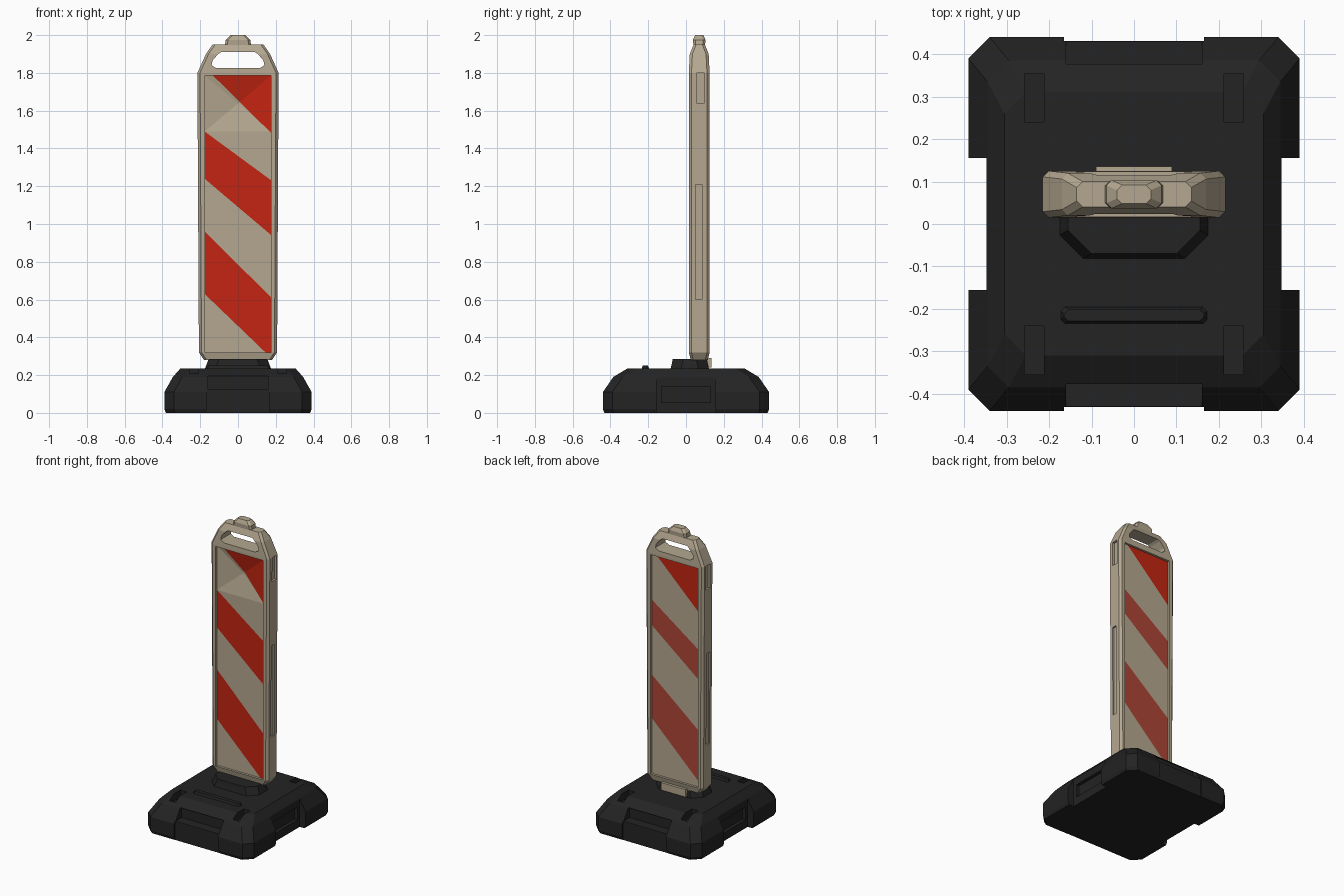
import bpy, bmesh
from mathutils import Vector

cube = bpy.data.objects.get("Cube")
if cube:
    bpy.data.objects.remove(cube, do_unlink=True)


def material(name, rgb):
    m = bpy.data.materials.new(name)
    m.use_nodes = True
    m.diffuse_color = (*rgb, 1)
    bsdf = next(n for n in m.node_tree.nodes if n.type == 'BSDF_PRINCIPLED')
    bsdf.inputs["Base Color"].default_value = (*rgb, 1)
    bsdf.inputs["Roughness"].default_value = 0.8
    return m


BEIGE = material("beige_plastic", (0.46, 0.39, 0.28))
RED = material("warning_red", (0.55, 0.018, 0.006))
FADED = material("faded_red", (0.42, 0.06, 0.035))
BLACK = material("black_rubber", (0.017, 0.017, 0.017))


def make_object(name, bm, *mats):
    mesh = bpy.data.meshes.new(name)
    bm.to_mesh(mesh)
    bm.free()
    for m in mats:
        mesh.materials.append(m)
    ob = bpy.data.objects.new(name, mesh)
    bpy.context.collection.objects.link(ob)
    return ob


def loft(name, sections, mat, chamfer=0.0, x=0.0, y=0.0):
    """Stack rectangles (z, half width, half depth) with cut corners."""
    bm = bmesh.new()
    rings = []
    for z, hx, hy in sections:
        c = chamfer
        if c:
            quarter = [(hx, hy - c), (hx - c, hy)]
        else:
            quarter = [(hx, hy)]
        pts = quarter + [(-a, b) for a, b in reversed(quarter)]
        pts += [(-a, -b) for a, b in pts]
        rings.append([bm.verts.new((x + a, y + b, z)) for a, b in pts])
    for low, high in zip(rings, rings[1:]):
        for i in range(len(low)):
            j = (i + 1) % len(low)
            bm.faces.new((low[i], low[j], high[j], high[i]))
    bm.faces.new(rings[0])
    bm.faces.new(rings[-1])
    bmesh.ops.recalc_face_normals(bm, faces=bm.faces)
    return make_object(name, bm, mat)


def box(name, x, y, z, mat):
    """Box from (min, max) ranges."""
    hx, hy = (x[1] - x[0]) / 2, (y[1] - y[0]) / 2
    return loft(name, [(z[0], hx, hy), (z[1], hx, hy)], mat,
                x=sum(x) / 2, y=sum(y) / 2)


def cut(target, cutter):
    cutter.hide_render = True
    mod = target.modifiers.new("cut", 'BOOLEAN')
    mod.operation = 'DIFFERENCE'
    mod.solver = 'EXACT'
    mod.object = cutter
    bpy.context.view_layer.objects.active = target
    bpy.ops.object.modifier_apply(modifier=mod.name)
    bpy.data.objects.remove(cutter, do_unlink=True)


# Rubber foot with side notches, front and back grips and four top slots
foot = loft("rubber_foot", [(0, .382, .432), (.02, .39, .44), (.11, .39, .44),
                            (.19, .345, .385), (.235, .305, .31)], BLACK, chamfer=.05)
for s in (-1, 1):
    sx = sorted((s * .347, s * .6))
    cut(foot, box("side_notch", sx, (-.155, .155), (-.1, .4), BLACK))
    sx = sorted((s * .325, s * .6))
    cut(foot, box("side_grip", sx, (-.13, .13), (.055, .14), BLACK))
    sy = sorted((s * .365, s * .6))
    cut(foot, box("end_grip", (-.16, .16), sy, (.125, .195), BLACK))
    sy = sorted((s * .431, s * .6))
    cut(foot, box("end_relief", (-.165, .165), sy, (-.1, .4), BLACK))
    for t in (-1, 1):
        sx = sorted((s * .212, s * .258))
        sy = sorted((t * .24, t * .355))
        cut(foot, box("top_slot", sx, sy, (.185, .4), BLACK))

# Raised parts on the foot
loft("foot_ridge", [(.22, .18, .025), (.25, .165, .014)], BLACK, chamfer=.01, y=-.215)
loft("panel_socket", [(.22, .18, .105), (.26, .165, .095), (.285, .155, .09)],
     BLACK, chamfer=.055, y=.02)

# Frame with its window, carrying handle and side slots
MID = .07
frame = loft("panel_frame", [(.28, .18, .045), (.32, .207, .055), (1.8, .215, .055),
                             (1.9, .17, .05), (1.95, .135, .03)],
             BEIGE, chamfer=.014, y=MID)
cut(frame, box("window", (-.175, .175), (-.2, .3), (.32, 1.785), BEIGE))
cut(frame, loft("handle_hole", [(1.825, .115, .3), (1.84, .14, .3), (1.865, .135, .3),
                                (1.9, .105, .3), (1.91, .09, .3)], BEIGE, y=MID))
for s in (-1, 1):
    sx = sorted((s * .2, s * .4))
    cut(frame, box("long_slot", sx, (.05, .085), (.6, 1.21), BEIGE))
    cut(frame, box("short_slot", sx, (.055, .098), (1.64, 1.8), BEIGE))

# Top knob and rear locking tab
loft("top_knob", [(1.93, .072, .03), (1.975, .065, .033), (2.0, .04, .022)],
     BEIGE, chamfer=.012, y=MID)
box("rear_tab", (-.09, .09), (.085, .135), (.24, .29), BEIGE)


def striped_sheet(name, y, mirror, lines, dent, mats):
    """Sheet split along slanted lines (z at one edge, z at the other)."""
    w = .177
    bm = bmesh.new()
    rows = [[bm.verts.new((sx * w, y, z)) for sx in (-1, 1)] for z in (.318, 1.49, 1.787)]
    lower, upper = [bm.faces.new((a[0], a[1], b[1], b[0])) for a, b in zip(rows, rows[1:])]
    if dent:
        apex = bmesh.ops.poke(bm, faces=[upper])["verts"][0]
        apex.co.y += dent
    for zl, zr in lines:
        normal = Vector((mirror * (zl - zr), 0, 2 * w))
        bmesh.ops.bisect_plane(bm, geom=bm.verts[:] + bm.edges[:] + bm.faces[:],
                               plane_co=(0, y, (zl + zr) / 2), plane_no=normal)
    for f in bm.faces:
        c = f.calc_center_median()
        t = mirror * c.x / (2 * w) + .5
        above = sum(zl + (zr - zl) * t > c.z for zl, zr in lines)
        f.material_index = (1 if above == 0 else 2) if above % 2 == 0 else 0
        f.normal_update()
        if f.normal.y * (y - MID) < 0:
            f.normal_flip()
    return make_object(name, bm, *mats)


striped_sheet("front_sheet", .03, 1,
              [(1.83, 1.48), (1.49, 1.23), (1.24, .94), (.96, .61), (.63, .29)],
              .03, (BEIGE, RED, RED))
striped_sheet("back_sheet", .11, -1,
              [(1.82, 1.48), (1.48, 1.23), (1.31, 1.03), (.98, .69), (.69, .35)],
              0, (BEIGE, RED, FADED))
